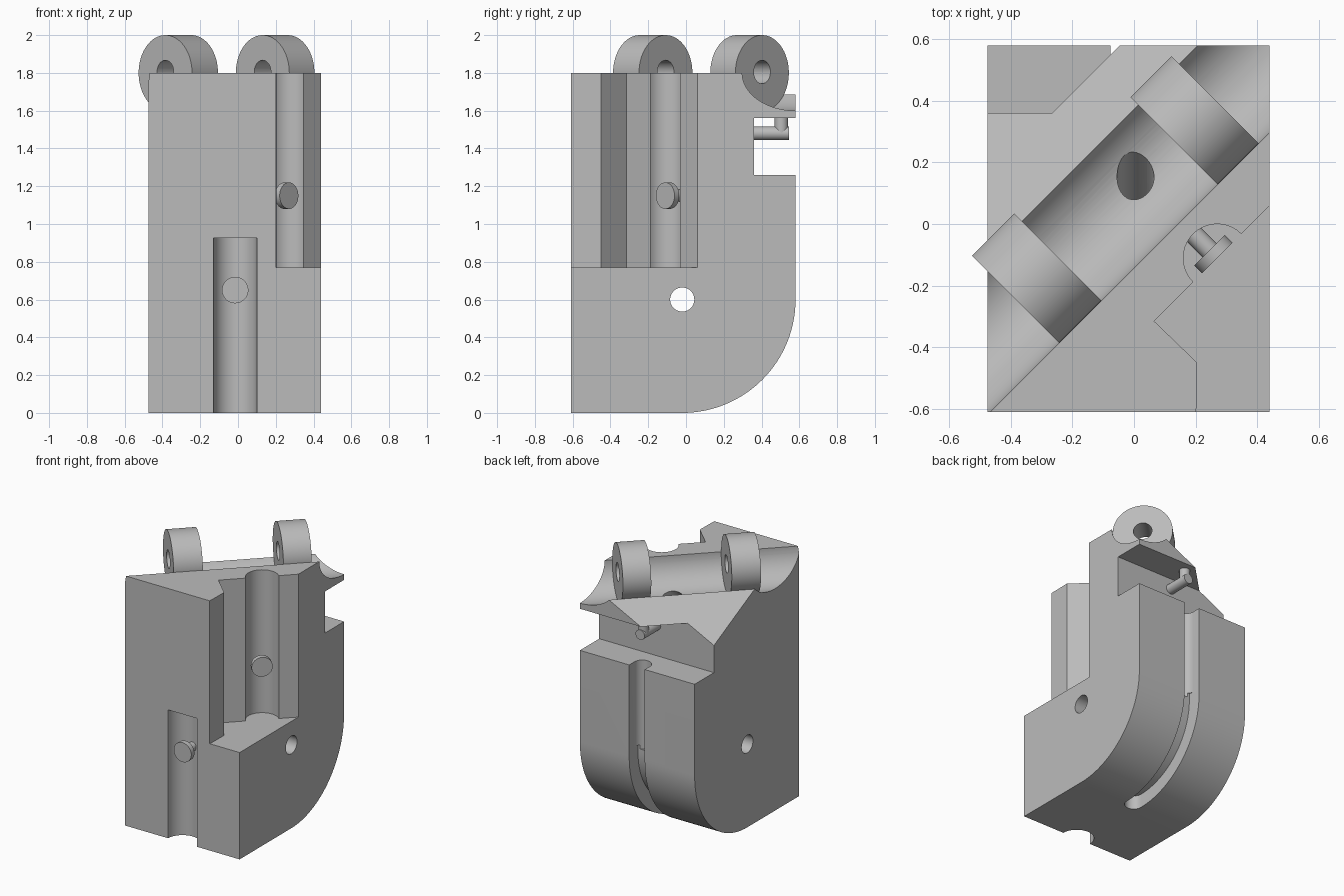
import bpy, bmesh
from math import sin, cos, pi, radians
from mathutils import Vector

if "Cube" in bpy.data.objects:
    bpy.data.objects.remove(bpy.data.objects["Cube"])

X, Y, Z = Vector((1, 0, 0)), Vector((0, 1, 0)), Vector((0, 0, 1))
DIAG = (X + Y).normalized()
SIDE = (Y - X).normalized()

grey = bpy.data.materials.new("plain_grey")
grey.use_nodes = True
COLOUR = (0.5, 0.5, 0.5, 1)
grey.diffuse_color = COLOUR
grey.node_tree.nodes["Principled BSDF"].inputs["Base Color"].default_value = COLOUR


def arc(cx, cy, r, start, end, n=32):
    angles = [radians(start + (end - start) * i / n) for i in range(n + 1)]
    return [(cx + r * cos(a), cy + r * sin(a)) for a in angles]


def prism(name, pts, u, v, lo, hi, origin=(0, 0, 0)):
    """Extrude a flat profile along u x v between two distances."""
    w, o = u.cross(v), Vector(origin)
    bm = bmesh.new()
    face = bm.faces.new([bm.verts.new(o + u * a + v * b + w * lo) for a, b in pts])
    top = bmesh.ops.extrude_face_region(bm, geom=[face])["geom"]
    bmesh.ops.translate(bm, vec=w * (hi - lo),
                        verts=[g for g in top if isinstance(g, bmesh.types.BMVert)])
    bmesh.ops.recalc_face_normals(bm, faces=bm.faces)
    mesh = bpy.data.meshes.new(name)
    bm.to_mesh(mesh)
    bm.free()
    mesh.materials.append(grey)
    ob = bpy.data.objects.new(name, mesh)
    bpy.context.collection.objects.link(ob)
    return ob


def rod(name, start, direction, r, length, n=40):
    w = Vector(direction).normalized()
    u = w.orthogonal().normalized()
    return prism(name, arc(0, 0, r, 0, 360, n)[:-1], u, w.cross(u), 0, length, start)


def cut(ob, cutter):
    mod = ob.modifiers.new("cut", 'BOOLEAN')
    mod.operation, mod.solver, mod.object = 'DIFFERENCE', 'EXACT', cutter
    bpy.context.view_layer.objects.active = ob
    bpy.ops.object.modifier_apply(modifier=mod.name)
    bpy.data.objects.remove(cutter)


def smooth(ob):
    bpy.ops.object.select_all(action='DESELECT')
    ob.select_set(True)
    bpy.context.view_layer.objects.active = ob
    bpy.ops.object.shade_smooth_by_angle(angle=radians(25))


# Main block: side profile with rounded lower back and a notch at the upper back
MID = -0.015
profile = [(-0.61, 0)] + arc(-0.02, 0.6, 0.6, -90, 0)
profile += [(0.58, 1.26), (0.36, 1.26), (0.36, 1.56), (0.58, 1.56), (0.58, 1.8), (-0.61, 1.8)]
block = prism("main_block", profile, Y, Z, -0.475, 0.44)

# Diagonal round cradle with a sloping flank across the top
cradle = arc(0, 0, 0.2, 180, 325) + [(1.2, -0.84), (1.2, 0.5), (-0.2, 0.5)]
cut(block, prism("cradle_cutter", cradle, SIDE, Z, -1.5, 1.5, (-0.07, 0.07, 1.8)))

# Angled corner recess with its round channel
recess = [(0.2, -0.7), (0.205, -0.45), (0.065, -0.315), (0.54, 0.16), (0.54, -0.7)]
cut(block, prism("recess_cutter", recess, X, Y, 0.77, 2))
cut(block, rod("channel_cutter", (0.27, -0.11, 0.77), Z, 0.11, 1.2))

# Round channel low on the front
cut(block, rod("front_channel_cutter", (MID, -0.61, -0.1), Z, 0.115, 1.025))

# Cord slot down the back and around the curve
slot = [(MID + 0.062, 0.8), (MID - 0.062, 0.8)] + arc(MID, 0.52, 0.062, 180, 360, 20)
cut(block, prism("back_slot_cutter", slot, X, Y, 0.62, 1.4))
sweep = arc(-0.02, 0.6, 0.5, -90, 0) + [(0.8, 0.6), (0.8, 0.65), (0.9, 0.65), (0.9, -0.2), (-0.02, -0.2)]
sweep.insert(33, (0.48, 0.65))
cut(block, prism("curve_slot_cutter", sweep, Y, Z, MID - 0.062, MID + 0.062))
cut(block, rod("slot_end_cutter", (MID, -0.02, -0.1), Z, 0.062, 0.2))

# Pivot hole through the sides and slanted hole in the cradle
cut(block, rod("pivot_cutter", (-1, -0.02, 0.6), X, 0.064, 2))
cut(block, rod("cradle_hole_cutter", (0.005, 0.3, 1.8), (0, -0.75, -1), 0.06, 0.9))
smooth(block)

# Two hinge rings lying in the cradle
for name, lo, hi in (("front_ring", -0.445, -0.251), ("back_ring", 0.283, 0.471)):
    ring = prism(name, arc(0, 0, 0.2, 0, 360, 64)[:-1], SIDE, Z, lo, hi, (-0.07, 0.07, 1.8))
    cut(ring, rod("bore_cutter", Vector((-0.07, 0.07, 1.805)) - DIAG, DIAG, 0.062, 2))
    smooth(ring)

# Headed pegs in the two round channels
for name, tip, inward in (("side_peg", (0.27, -0.11, 1.15), SIDE),
                          ("front_peg", (MID, -0.61, 0.65), Y)):
    tip = Vector(tip)
    smooth(rod(name + "_head", tip, inward, 0.07, 0.035))
    smooth(rod(name + "_shaft", tip + inward * 0.03, inward, 0.032, 0.1, 24))

# Cord hook inside the back notch
smooth(rod("hook_bar", (MID, 0.34, 1.48), Y, 0.036, 0.205, 24))
smooth(rod("hook_post", (MID, 0.505, 1.48), Z, 0.036, 0.1, 24))
